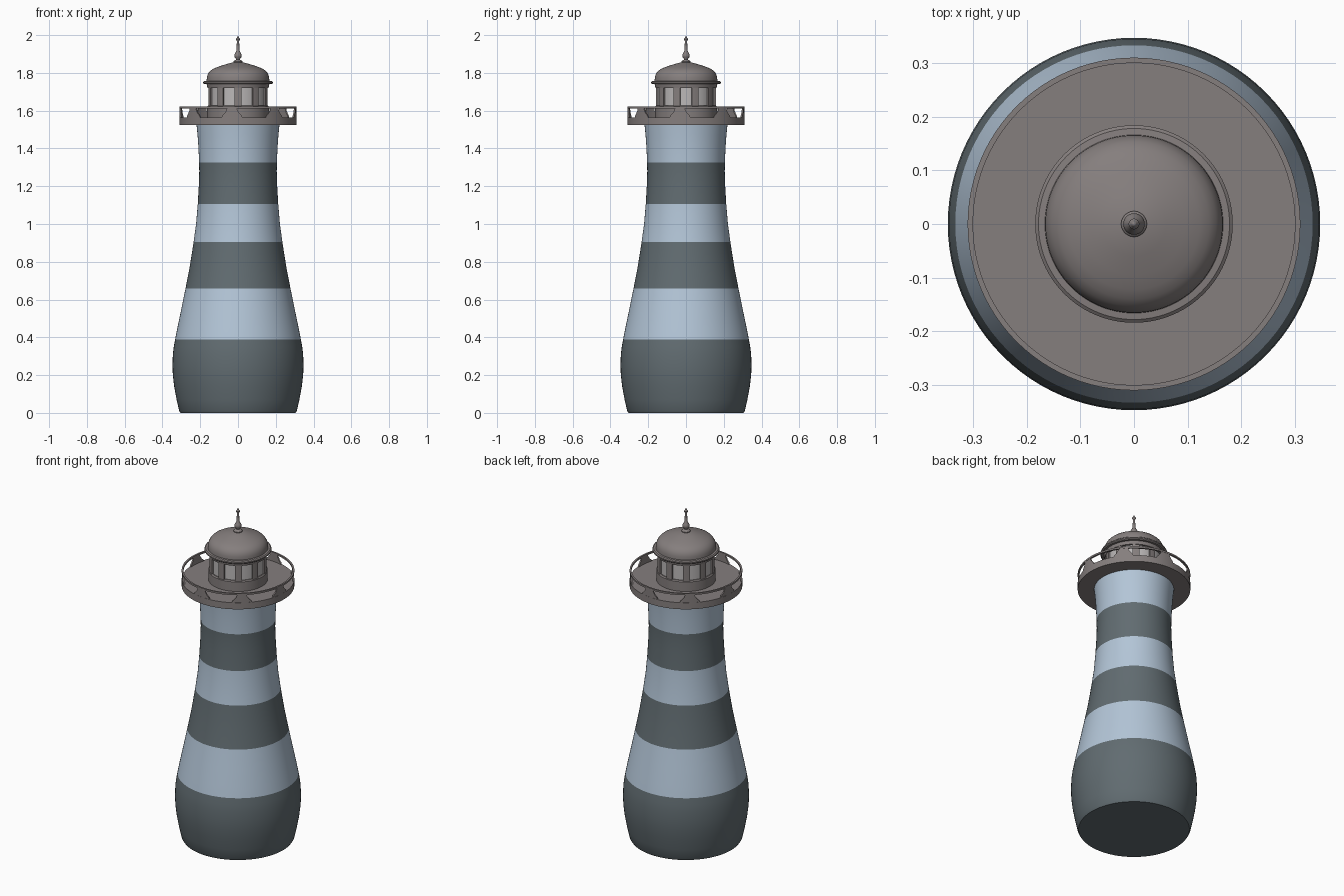
import bpy, bmesh
from math import sin, cos, pi, radians

if "Cube" in bpy.data.objects:
    bpy.data.objects.remove(bpy.data.objects["Cube"])


def material(name, rgb):
    m = bpy.data.materials.new(name)
    m.diffuse_color = (*rgb, 1)
    m.use_nodes = True
    m.node_tree.nodes["Principled BSDF"].inputs["Base Color"].default_value = m.diffuse_color
    return m


DARK = material("dark_stripe", (0.12, 0.15, 0.165))
LIGHT = material("light_stripe", (0.45, 0.56, 0.68))
METAL = material("warm_grey_metal", (0.235, 0.21, 0.207))
GLASS = material("lantern_glass", (0.5, 0.48, 0.48))


def finish(name, bm, mats, angle=35):
    bmesh.ops.remove_doubles(bm, verts=bm.verts, dist=1e-5)
    bmesh.ops.recalc_face_normals(bm, faces=bm.faces)
    me = bpy.data.meshes.new(name)
    bm.to_mesh(me)
    bm.free()
    for m in mats:
        me.materials.append(m)
    ob = bpy.data.objects.new(name, me)
    bpy.context.collection.objects.link(ob)
    bpy.ops.object.select_all(action='DESELECT')
    ob.select_set(True)
    bpy.context.view_layer.objects.active = ob
    bpy.ops.object.shade_smooth_by_angle(angle=radians(angle))
    return ob


def lathe(name, profile, mats, seg=96, closed=False, pick=None):
    """Spin (radius, z) points about z; pick(z) gives the material slot."""
    bm = bmesh.new()
    rings = [[bm.verts.new((r * cos(2 * pi * i / seg), r * sin(2 * pi * i / seg), z))
              for i in range(seg)] for r, z in profile]
    n = len(rings)
    for k in range(n if closed else n - 1):
        a, b = rings[k], rings[(k + 1) % n]
        for i in range(seg):
            j = (i + 1) % seg
            f = bm.faces.new((a[i], a[j], b[j], b[i]))
            if pick:
                f.material_index = pick((profile[k][1] + profile[(k + 1) % n][1]) / 2)
    return finish(name, bm, mats)


def curved_panels(name, count, offset, rows, r_in, r_out, mat, cols=6):
    """Repeat a curved plate round the axis; rows are (z, half angle in degrees)."""
    bm = bmesh.new()
    for c in range(count):
        mid = offset + 360 * c / count
        g = []
        for r in (r_in, r_out):
            g.append([[bm.verts.new((r * cos(a), r * sin(a), z))
                       for a in (radians(mid + h * (2 * i / cols - 1)) for i in range(cols + 1))]
                      for z, h in rows])
        n = len(rows)
        for s in g:
            for k in range(n - 1):
                for i in range(cols):
                    bm.faces.new((s[k][i], s[k][i + 1], s[k + 1][i + 1], s[k + 1][i]))
        for k in (0, n - 1):
            for i in range(cols):
                bm.faces.new((g[0][k][i], g[0][k][i + 1], g[1][k][i + 1], g[1][k][i]))
        for i in (0, cols):
            for k in range(n - 1):
                bm.faces.new((g[0][k][i], g[0][k + 1][i], g[1][k + 1][i], g[1][k][i]))
    return finish(name, bm, [mat])


# Striped tower
tower = [(0, 0), (0.305, 0), (0.312, 0.012), (0.325, 0.07), (0.338, 0.14), (0.345, 0.2),
         (0.347, 0.25), (0.345, 0.31), (0.34, 0.35), (0.333, 0.388), (0.321, 0.45),
         (0.30, 0.55), (0.278, 0.658), (0.258, 0.76), (0.245, 0.84), (0.235, 0.905),
         (0.222, 1.0), (0.213, 1.105), (0.207, 1.21), (0.205, 1.28), (0.206, 1.325),
         (0.209, 1.4), (0.214, 1.47), (0.22, 1.53)]
edges = [0.388, 0.658, 0.905, 1.105, 1.325]
lathe("tower", tower, [DARK, LIGHT], pick=lambda z: sum(z > e for e in edges) % 2)

# Gallery deck, railing posts and top rail
lathe("gallery_deck", [(0, 1.525), (0.31, 1.525), (0.31, 1.565), (0, 1.565)], [METAL])
curved_panels("railing_posts", 8, -6,
              [(1.563, 10.5), (1.575, 9.5), (1.585, 7.5), (1.6, 5.5), (1.613, 5)],
              0.301, 0.309, METAL)
lathe("top_rail", [(0.3, 1.611), (0.31, 1.611), (0.31, 1.621), (0.3, 1.621)],
      [METAL], closed=True)

# Lantern room: sill, glass, pillars, head ring
lathe("lantern_sill", [(0.163, 1.56), (0.163, 1.622), (0.157, 1.628), (0.14, 1.628)], [METAL])
lathe("lantern_glass", [(0.15, 1.62), (0.15, 1.73)], [GLASS])
curved_panels("lantern_pillars", 10, 18, [(1.625, 6.5), (1.725, 6.5)], 0.145, 0.16, METAL, 4)
lathe("lantern_head", [(0.14, 1.72), (0.162, 1.72), (0.166, 1.742)], [METAL])

# Domed roof with thin brim
lathe("roof", [(0.14, 1.74), (0.178, 1.74), (0.184, 1.745), (0.184, 1.752), (0.178, 1.757),
               (0.166, 1.758), (0.165, 1.775), (0.161, 1.79), (0.153, 1.804), (0.14, 1.816),
               (0.122, 1.826), (0.095, 1.836), (0.06, 1.847), (0.03, 1.855), (0, 1.857)], [METAL])

# Finial with ball and spike
lathe("finial", [(0.023, 1.848), (0.024, 1.86), (0.019, 1.866), (0.011, 1.87), (0.012, 1.876),
                 (0.019, 1.884), (0.02, 1.892), (0.017, 1.902), (0.01, 1.912), (0.008, 1.925),
                 (0.006, 1.968), (0.01, 1.974), (0.01, 1.98), (0.005, 1.987), (0, 2.0)],
      [METAL], seg=32)
